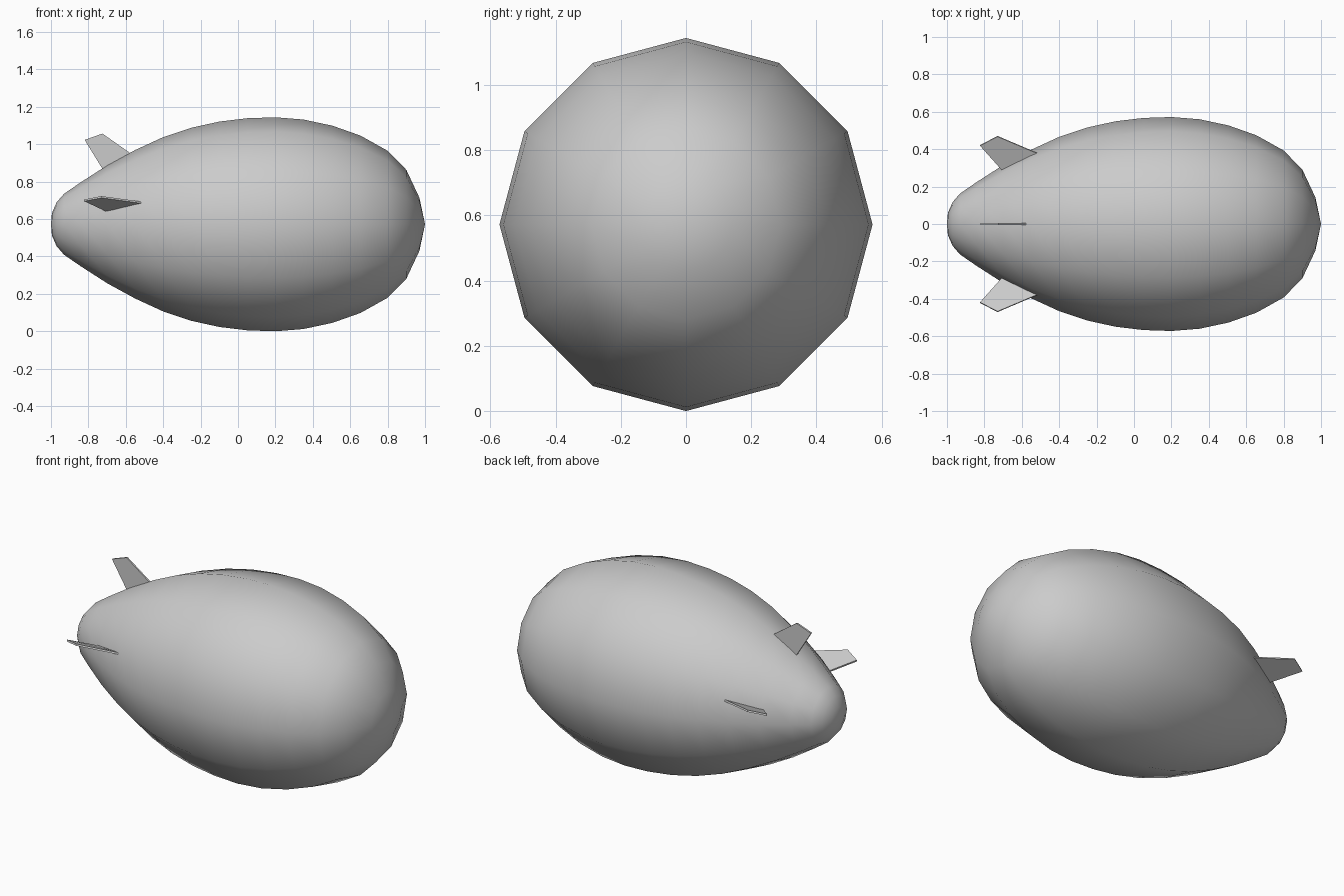
import bpy, bmesh
from math import sin, cos, pi
from mathutils import Vector

if "Cube" in bpy.data.objects:
    bpy.data.objects.remove(bpy.data.objects["Cube"])

R = 0.572      # largest hull radius, also the height of its axis
SIDES = 12


def make_object(name, bm, smooth):
    bmesh.ops.recalc_face_normals(bm, faces=bm.faces)
    mesh = bpy.data.meshes.new(name)
    bm.to_mesh(mesh)
    bm.free()
    for p in mesh.polygons:
        p.use_smooth = smooth
    obj = bpy.data.objects.new(name, mesh)
    bpy.context.collection.objects.link(obj)
    return obj


# Hull: twelve-sided revolve around the x axis, (x, radius) from tail to nose
profile = [(-0.995, 0.06), (-0.97, 0.117), (-0.93, 0.163), (-0.84, 0.225), (-0.70, 0.315),
           (-0.55, 0.397), (-0.40, 0.466), (-0.25, 0.516), (-0.10, 0.549),
           (0.05, 0.567), (0.20, R), (0.35, 0.56), (0.505, 0.527),
           (0.655, 0.474), (0.80, 0.393), (0.90, 0.291), (0.97, 0.142)]
bm = bmesh.new()
rings = [[bm.verts.new((x, r * cos(2 * pi * i / SIDES), R + r * sin(2 * pi * i / SIDES)))
          for i in range(SIDES)] for x, r in profile]
tail = bm.verts.new((-1, 0, R))
nose = bm.verts.new((1, 0, R))
for i in range(SIDES):
    j = (i + 1) % SIDES
    for a, b in zip(rings, rings[1:]):
        bm.faces.new((a[i], a[j], b[j], b[i]))
    bm.faces.new((tail, rings[0][j], rings[0][i]))
    bm.faces.new((nose, rings[-1][i], rings[-1][j]))
make_object("hull", bm, True)


# Fins: thin slabs whose roots run into the hull
def fin(name, corners, thickness=0.01):
    pts = [Vector(c) for c in corners]
    n = (pts[2] - pts[0]).cross(pts[3] - pts[1]).normalized() * thickness / 2
    bm = bmesh.new()
    top = [bm.verts.new(p + n) for p in pts]
    low = [bm.verts.new(p - n) for p in pts]
    bm.faces.new(top)
    bm.faces.new(low[::-1])
    for i in range(4):
        j = (i + 1) % 4
        bm.faces.new((top[i], low[i], low[j], top[j]))
    make_object(name, bm, False)


fin("top_fin", [(-0.82, 0, 1.023), (-0.725, 0, 1.057), (-0.53, 0, 0.92), (-0.69, 0, 0.812)])
for name, s in (("front_side_fin", -1), ("back_side_fin", 1)):
    fin(name, [(-0.823, s * 0.42, 0.70), (-0.73, s * 0.469, 0.718),
               (-0.44, s * 0.346, 0.678), (-0.66, s * 0.237, 0.624)])
